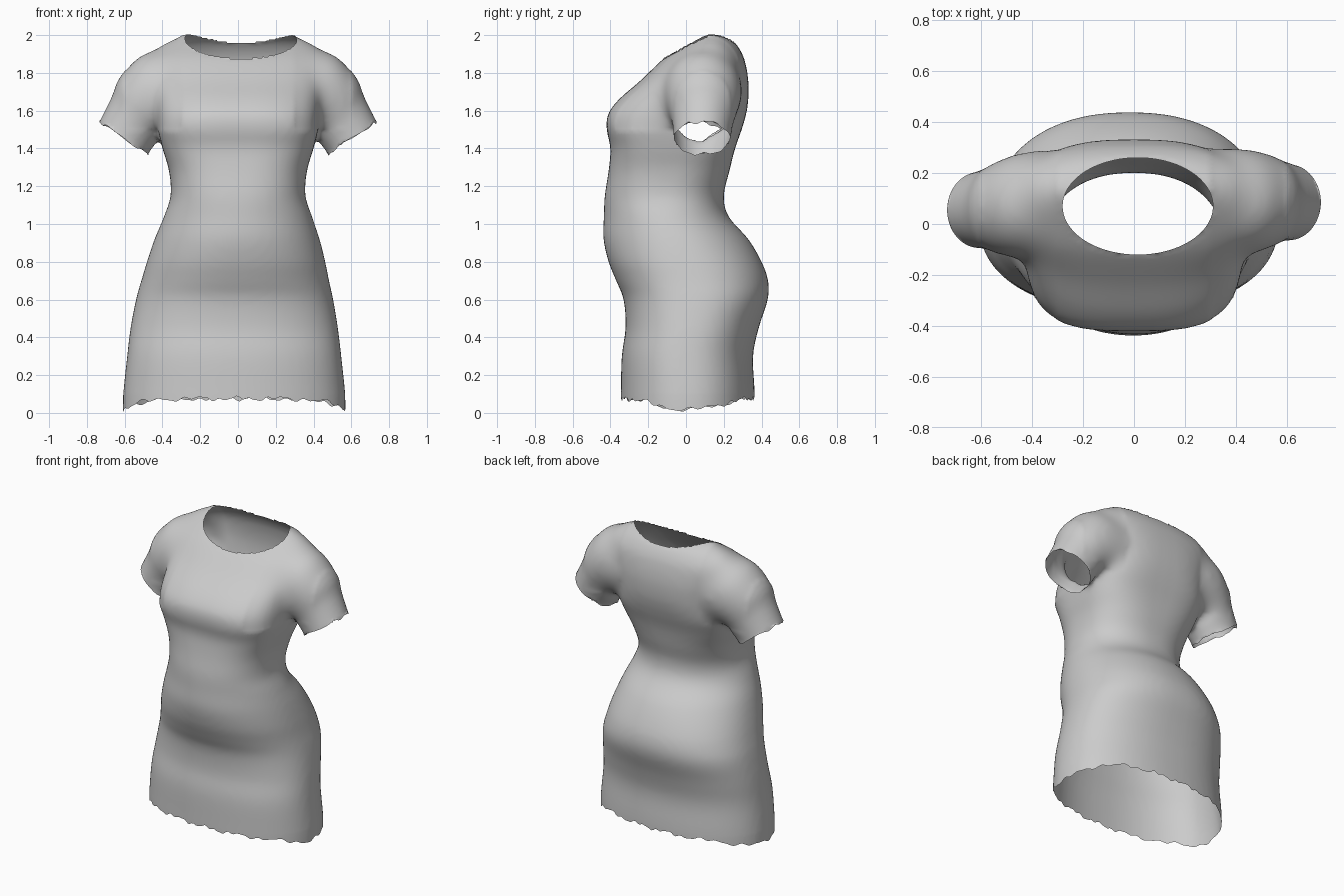
import bpy, bmesh, math
from mathutils import Vector

if "Cube" in bpy.data.objects:
    bpy.data.objects.remove(bpy.data.objects["Cube"])

SEG = 64

def catmull(rows, n=4):
    # smooth interpolation between measured sections
    out = []
    for i in range(len(rows) - 1):
        p = [rows[max(0, min(len(rows) - 1, i + k))] for k in (-1, 0, 1, 2)]
        for s in range(n):
            t = s / n
            out.append([0.5 * (2 * b + (c - a) * t + (2 * a - 5 * b + 4 * c - d) * t * t
                               + (3 * b - a - 3 * c + d) * t ** 3) for a, b, c, d in zip(*p)])
    return out + [list(rows[-1])]

def loft(bm, rings):
    # closed tube through the rings
    loops = [[bm.verts.new(co) for co in r] for r in rings]
    for a, b in zip(loops, loops[1:]):
        for i in range(SEG):
            j = (i + 1) % SEG
            bm.faces.new((a[i], a[j], b[j], b[i]))
    bm.faces.new(loops[0][::-1])
    bm.faces.new(loops[-1])

def spow(v, e):
    return math.copysign(abs(v) ** e, v)

ANGLES = [2 * math.pi * i / SEG for i in range(SEG)]

def body_ring(row):
    z, xc, rx, yf, yb, n = row
    yc, ry = (yf + yb) / 2, (yb - yf) / 2
    return [(xc + rx * spow(math.cos(a), 2 / n), yc + ry * spow(math.sin(a), 2 / n), z) for a in ANGLES]

# torso and skirt: z, x centre, half width, front y, back y, squareness
BODY = [
    (-0.15, -.02, .605, -.35, .368, 2.2),
    (0.10, -.02, .588, -.345, .364, 2.25),
    (0.30, -.02, .567, -.34, .355, 2.3),
    (0.45, -.02, .549, -.32, .385, 2.3),
    (0.60, -.018, .522, -.33, .433, 2.3),
    (0.70, -.015, .497, -.37, .435, 2.25),
    (0.80, -.01, .472, -.41, .40, 2.2),
    (0.92, -.005, .437, -.437, .33, 2.1),
    (1.04, 0, .392, -.435, .225, 2.1),
    (1.15, 0, .357, -.43, .20, 2.3),
    (1.28, 0, .365, -.41, .23, 2.6),
    (1.40, 0, .400, -.40, .26, 3.0),
    (1.50, 0, .425, -.42, .295, 3.2),
    (1.58, 0, .432, -.413, .318, 3.0),
    (1.66, 0, .440, -.355, .33, 2.8),
    (1.76, 0, .465, -.24, .33, 2.6),
    (1.87, 0, .490, -.125, .31, 2.4),
    (1.94, 0, .420, -.03, .275, 2.3),
    (1.98, 0, .350, .03, .235, 2.2),
    (2.005, 0, .295, .08, .18, 2.0),
]
# sleeve: top x, top z, bottom x, bottom z, y centre left / right, half depth
SLEEVE = [
    (.22, 1.88, .18, 1.52, .11, .12, .17),
    (.475, 1.915, .32, 1.49, .08, .09, .21),
    (.62, 1.785, .41, 1.47, .065, .09, .19),
    (.67, 1.67, .44, 1.42, .06, .09, .165),
    (.735, 1.54, .475, 1.37, .055, .085, .15),
    (.79, 1.43, .51, 1.29, .05, .08, .15),
]

bm = bmesh.new()
loft(bm, [body_ring(r) for r in catmull(BODY)])
for side in (-1, 1):
    rings = []
    for xt, zt, xb, zb, yl, yr, ry in catmull(SLEEVE):
        y = yl if side < 0 else yr
        top, bot = Vector((xt * side, y, zt)), Vector((xb * side, y, zb))
        mid, arm = (top + bot) / 2, (top - bot) / 2
        rings.append([mid + arm * math.cos(a) + Vector((0, side * ry * math.sin(a), 0)) for a in ANGLES])
    loft(bm, rings)
bmesh.ops.recalc_face_normals(bm, faces=bm.faces)
me = bpy.data.meshes.new("dress")
bm.to_mesh(me)
bm.free()
dress = bpy.data.objects.new("dress", me)
bpy.context.collection.objects.link(dress)

# blend body and sleeves into one skin
rm = dress.modifiers.new("Blend", 'REMESH')
rm.mode = 'VOXEL'
rm.voxel_size = 0.017
sm = dress.modifiers.new("Soften", 'SMOOTH')
sm.factor = 0.5
sm.iterations = 8
dg = bpy.context.evaluated_depsgraph_get()
skin = bpy.data.meshes.new_from_object(dress.evaluated_get(dg))
dress.modifiers.clear()
dress.data = skin

bm = bmesh.new()
bm.from_mesh(skin)

# soften the armhole seams, leaving the underarm open
seam = [v for v in bm.verts if .3 < abs(v.co.x) < .6 and v.co.z > 1.5]
for _ in range(30):
    bmesh.ops.smooth_vert(bm, verts=seam, factor=0.5,
                          use_axis_x=True, use_axis_y=True, use_axis_z=True)

def trim(faces, co, no):
    geom = set(faces)
    for f in faces:
        geom.update(f.edges)
        geom.update(f.verts)
    bmesh.ops.bisect_plane(bm, geom=list(geom), plane_co=co, plane_no=no, clear_outer=True)

# open the hem and the sleeve ends
trim(list(bm.faces), (0, 0, .085), (0, 0, -1))
for side in (-1, 1):
    arm = [f for f in bm.faces if f.calc_center_median().x * side > .437
           and f.calc_center_median().z > 1.1]
    trim(arm, (.605 * side, 0, 1.455), (.555 * side, 0, -.83))

# open the scooped neck
NX, NY, RX, RY = .015, .07, .295, .19
def neck(co):
    return math.hypot((co.x - NX) / RX, (co.y - NY) / RY)
hole = [f for f in bm.faces if f.calc_center_median().z > 1.7 and neck(f.calc_center_median()) < 1]
bmesh.ops.delete(bm, geom=hole, context='FACES')

# shape the raw edges
for v in bm.verts:
    if not v.is_boundary:
        continue
    c = v.co
    a = math.atan2(c.y, c.x)
    if c.z < .2:
        jag = .007 * math.sin(11 * a) + .006 * math.sin(27 * a + 1) + .004 * math.sin(43 * a)
        c.z = max(0, c.z - .010 + jag - .058 * abs((c.x + .02) / .59) ** 6)
    elif c.z > 1.8:
        k = neck(c)
        c.x, c.y = NX + (c.x - NX) / k, NY + (c.y - NY) / k
    else:
        c.z += .007 * math.sin(45 * c.y + 20 * c.x) + .004 * math.sin(90 * c.y)

for f in bm.faces:
    f.smooth = True
bm.to_mesh(skin)
bm.free()
